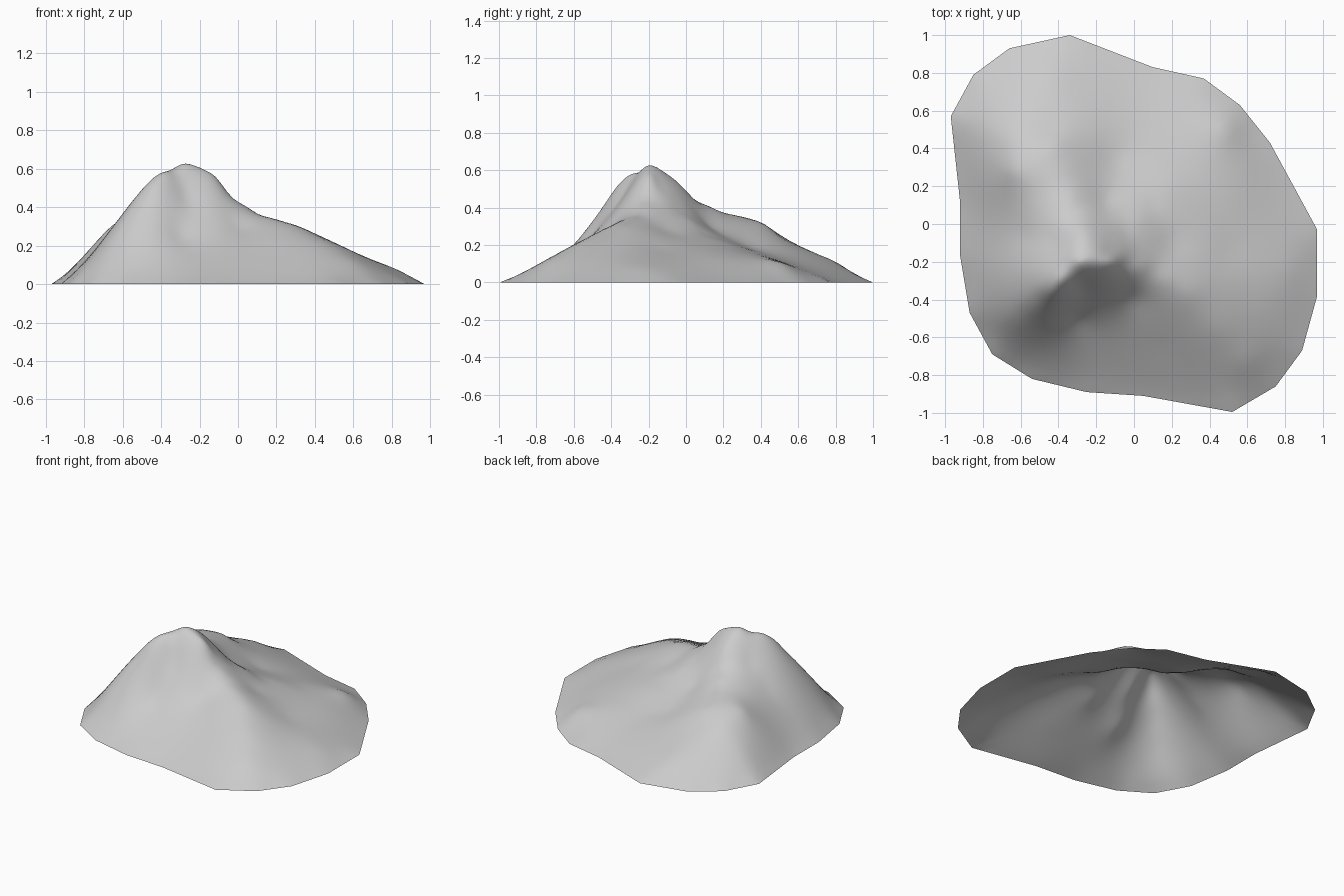
import bpy, bmesh, math
from mathutils import Vector

if "Cube" in bpy.data.objects:
    bpy.data.objects.remove(bpy.data.objects["Cube"])

# Foot outline of the mountain, all at z = 0
RIM = [(.97, -.03), (.97, -.38), (.89, -.67), (.75, -.86), (.52, -.995), (.05, -.91),
       (-.25, -.89), (-.54, -.82), (-.75, -.69), (-.87, -.47), (-.92, -.17), (-.92, .11),
       (-.97, .57), (-.85, .79), (-.66, .93), (-.34, 1.0), (.10, .83), (.37, .77),
       (.56, .63), (.72, .43)]

# Ridge crests running down from the summit
RIDGES = [
    [(-.28, -.2, .625), (-.2, -.18, .605), (-.12, -.19, .56), (-.03, -.2, .45), (.1, -.25, .365),
     (.3, -.36, .305), (.45, -.55, .215), (.6, -.72, .115)],                          # south-east
    [(-.28, -.2, .625), (-.33, -.25, .59), (-.38, -.3, .575), (-.44, -.36, .52), (-.55, -.44, .37),
     (-.64, -.51, .23)],                                                              # south-west
    [(-.26, -.14, .605), (-.26, -.05, .54), (-.31, .05, .44), (-.36, .2, .37), (-.42, .42, .31),
     (-.44, .5, .25)],                                                                # north
    [(-.12, -.15, .53), (-.04, -.04, .39), (.1, .1, .26), (.28, .3, .17), (.48, .5, .105)],  # north-east
]

# Valley floors, shoulders and open slopes between the ridges
SLOPES = [(-.27, -.34, .46), (-.3, -.5, .26), (-.2, -.7, .11), (.15, -.65, .155), (0, -.4, .3),
          (-.5, -.65, .145), (.2, -.1, .28), (.5, -.15, .18), (.62, -.38, .16), (.83, -.25, .075),
          (.55, .2, .125), (-.15, .12, .31), (-.1, .35, .19), (0, .58, .11), (-.45, .8, .11),
          (-.48, .15, .37), (-.64, .28, .315), (-.62, .45, .27), (-.8, .5, .135),
          (-.43, -.1, .47), (-.58, -.08, .33), (-.75, -.1, .165), (-.77, .2, .175)]


def resample(points, step):
    """Even points along a polyline."""
    out = []
    for a, b in zip(points, points[1:]):
        a, b = Vector(a), Vector(b)
        n = max(1, round((b - a).length / step))
        out += [a.lerp(b, i / n) for i in range(n)]
    return out + [Vector(points[-1])]


rim3 = [(x, y, 0) for x, y in RIM]
samples = resample(rim3 + rim3[:1], .14)[:-1] + [Vector(p) for p in SLOPES]
for ridge in RIDGES:
    samples += resample(ridge, .09)
# drop near duplicates
control = []
for p in samples:
    if all((p.xy - q.xy).length > .025 for q in control):
        control.append(p)


def kernel(ax, ay, bx, by):
    return math.sqrt((ax - bx) ** 2 + (ay - by) ** 2 + .0016)


def solve(a, b):
    """Gaussian elimination with pivoting."""
    n = len(b)
    m = [row + [v] for row, v in zip(a, b)]
    for i in range(n):
        k = max(range(i, n), key=lambda r: abs(m[r][i]))
        m[i], m[k] = m[k], m[i]
        for r in range(i + 1, n):
            f = m[r][i] / m[i][i]
            if f:
                m[r] = [u - f * v for u, v in zip(m[r], m[i])]
    x = [0] * n
    for i in reversed(range(n)):
        x[i] = (m[i][n] - sum(m[i][j] * x[j] for j in range(i + 1, n))) / m[i][i]
    return x


weights = solve([[kernel(p.x, p.y, q.x, q.y) for q in control] for p in control],
                [p.z for p in control])


def height(x, y):
    return max(0, sum(w * kernel(x, y, q.x, q.y) for w, q in zip(weights, control)))


# Mountain skin: rings from the summit out to the foot, open underneath
SUMMIT = Vector((-.28, -.2, 0))
RINGS, SPLIT = 36, 5
foot = []
for a, b in zip(rim3, rim3[1:] + rim3[:1]):
    foot += [Vector(a).lerp(Vector(b), i / SPLIT) for i in range(SPLIT)]
foot.reverse()  # counter-clockwise

bm = bmesh.new()
top = bm.verts.new((SUMMIT.x, SUMMIT.y, height(SUMMIT.x, SUMMIT.y)))
prev = None
for r in range(1, RINGS + 1):
    ring = []
    for f in foot:
        p = SUMMIT.lerp(f, (r / RINGS) ** 1.25)
        ring.append(bm.verts.new((p.x, p.y, 0 if r == RINGS else height(p.x, p.y))))
    for i in range(len(ring)):
        j = (i + 1) % len(ring)
        bm.faces.new((prev[i], ring[i], ring[j], prev[j]) if prev else (top, ring[i], ring[j]))
    prev = ring
mesh = bpy.data.meshes.new("mountain")
bm.to_mesh(mesh)
bm.free()
mesh.shade_smooth()
mountain = bpy.data.objects.new("mountain", mesh)
bpy.context.collection.objects.link(mountain)
